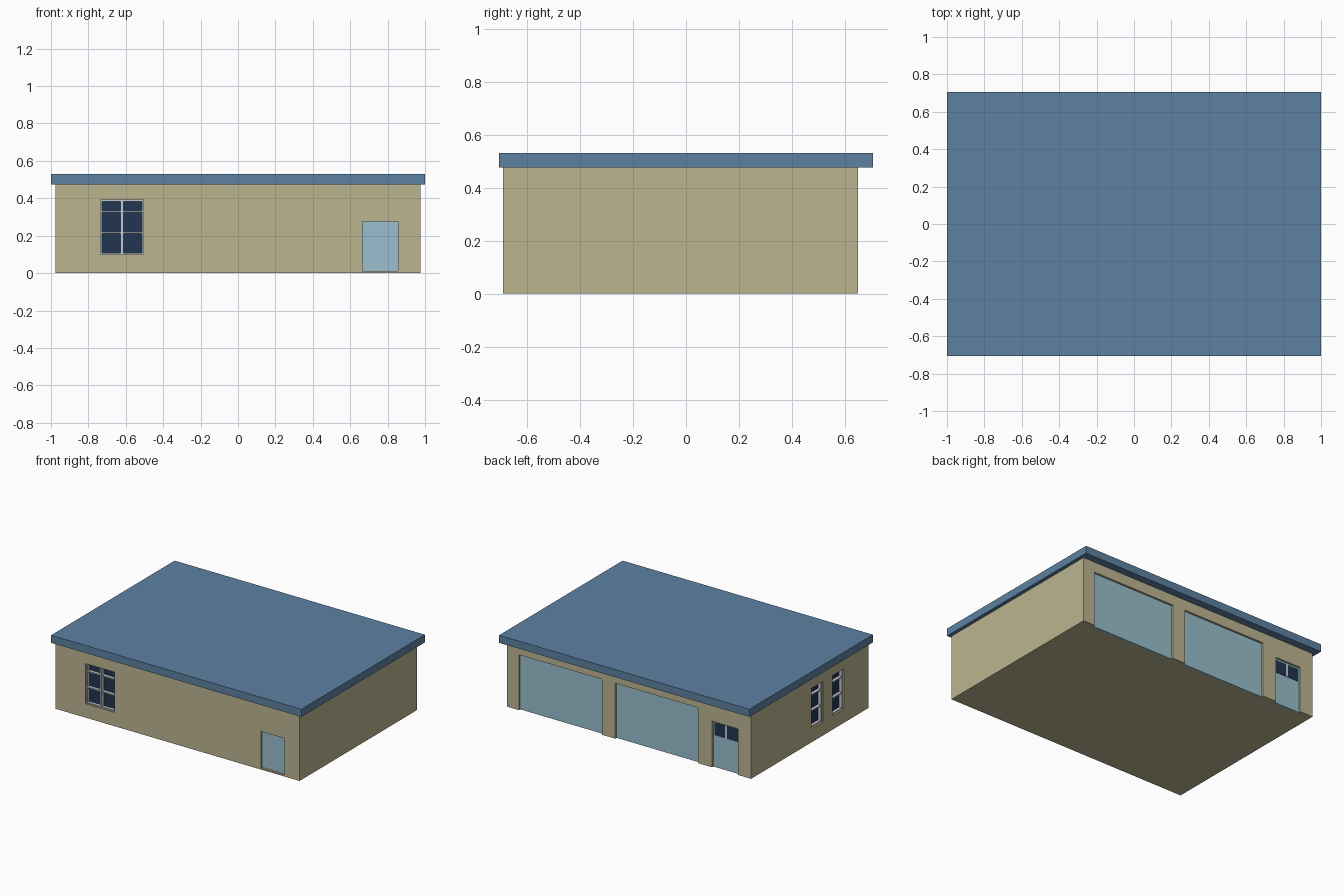
import bpy, bmesh

if "Cube" in bpy.data.objects:
    bpy.data.objects.remove(bpy.data.objects["Cube"])

# wall faces: local (along, depth inward) -> world (x, y)
WALLS = {
    "front": lambda u, d: (u, -0.69 + d),
    "back": lambda u, d: (u, 0.65 - d),
    "left": lambda u, d: (-0.975 + d, u),
}


def material(name, rgb):
    m = bpy.data.materials.new(name)
    m.diffuse_color = (*rgb, 1)
    m.use_nodes = True
    m.node_tree.nodes["Principled BSDF"].inputs["Base Color"].default_value = m.diffuse_color
    return m


WALL = material("plaster", (0.50, 0.46, 0.28))
ROOF = material("roof_blue", (0.11, 0.22, 0.36))
DOOR = material("door_blue", (0.32, 0.52, 0.62))
GLASS = material("dark_glass", (0.015, 0.035, 0.08))
FRAME = material("frame_grey", (0.55, 0.57, 0.62))


def make(name, boxes, mat=None):
    """One object from boxes given as (x0, x1, y0, y1, z0, z1)."""
    bm = bmesh.new()
    for x0, x1, y0, y1, z0, z1 in boxes:
        vs = bmesh.ops.create_cube(bm, size=1)["verts"]
        for v in vs:
            v.co.x = x1 if v.co.x > 0 else x0
            v.co.y = y1 if v.co.y > 0 else y0
            v.co.z = z1 if v.co.z > 0 else z0
    me = bpy.data.meshes.new(name)
    bm.to_mesh(me)
    bm.free()
    if mat:
        me.materials.append(mat)
    ob = bpy.data.objects.new(name, me)
    bpy.context.collection.objects.link(ob)
    return ob


def on_wall(side, u0, u1, d0, d1, z0, z1):
    """Box placed relative to a wall face."""
    (xa, ya), (xb, yb) = WALLS[side](u0, d0), WALLS[side](u1, d1)
    return (min(xa, xb), max(xa, xb), min(ya, yb), max(ya, yb), z0, z1)


# Shell and flat roof slab
walls = make("walls", [(-0.975, 0.975, -0.69, 0.65, 0, 0.48)], WALL)
make("roof", [(-1, 1, -0.705, 0.705, 0.475, 0.53)], ROOF)

openings = []


def door(name, side, u0, u1, z0, z1):
    openings.append(on_wall(side, u0, u1, -0.1, 0.03, z0 if z0 > 0 else -0.1, z1))
    make(name, [on_wall(side, u0, u1, 0.015, 0.035, z0, z1)], DOOR)


def window(name, side, u0, u1, cols):
    z0, z1, t = 0.10, 0.39, 0.007
    openings.append(on_wall(side, u0, u1, -0.1, 0.04, z0, z1))
    make(name + "_glass", [on_wall(side, u0, u1, 0.034, 0.045, z0, z1)], GLASS)
    # upright bars
    bars = [(u0, u0 + t), (u1 - t, u1)]
    if cols == 2:
        c = (u0 + u1) / 2
        bars.append((c - t, c + t))
    boxes = [on_wall(side, a, b, 0.01, 0.04, z0, z1) for a, b in bars]
    # cross bars
    for a, b in ((z0, z0 + t), (0.211, 0.22), (0.326, 0.335), (z1 - t, z1)):
        boxes.append(on_wall(side, u0, u1, 0.012, 0.04, a, b))
    make(name + "_frame", boxes, FRAME)


# Doors
door("front_door", "front", 0.665, 0.855, 0.01, 0.275)
door("garage_door_1", "back", 0.215, 0.88, 0, 0.40)
door("garage_door_2", "back", -0.553, 0.111, 0, 0.40)
door("back_door", "back", -0.87, -0.663, 0, 0.333)

# Paired panes in the back door
panes = ((-0.861, -0.774), (-0.76, -0.673))
make("back_door_glass", [on_wall("back", a, b, 0.013, 0.02, 0.23, 0.322) for a, b in panes], GLASS)
make("back_door_bar", [on_wall("back", -0.774, -0.76, 0.011, 0.02, 0.23, 0.322)], FRAME)

# Windows
window("front_window", "front", -0.735, -0.505, 2)
window("left_window_1", "left", -0.172, -0.037, 1)
window("left_window_2", "left", -0.41, -0.278, 1)

# Cut the recesses into the shell
cutter = make("opening_cutter", openings)
cutter.hide_render = True
cutter.hide_viewport = True
mod = walls.modifiers.new("openings", "BOOLEAN")
mod.operation = "DIFFERENCE"
mod.solver = "EXACT"
mod.object = cutter
